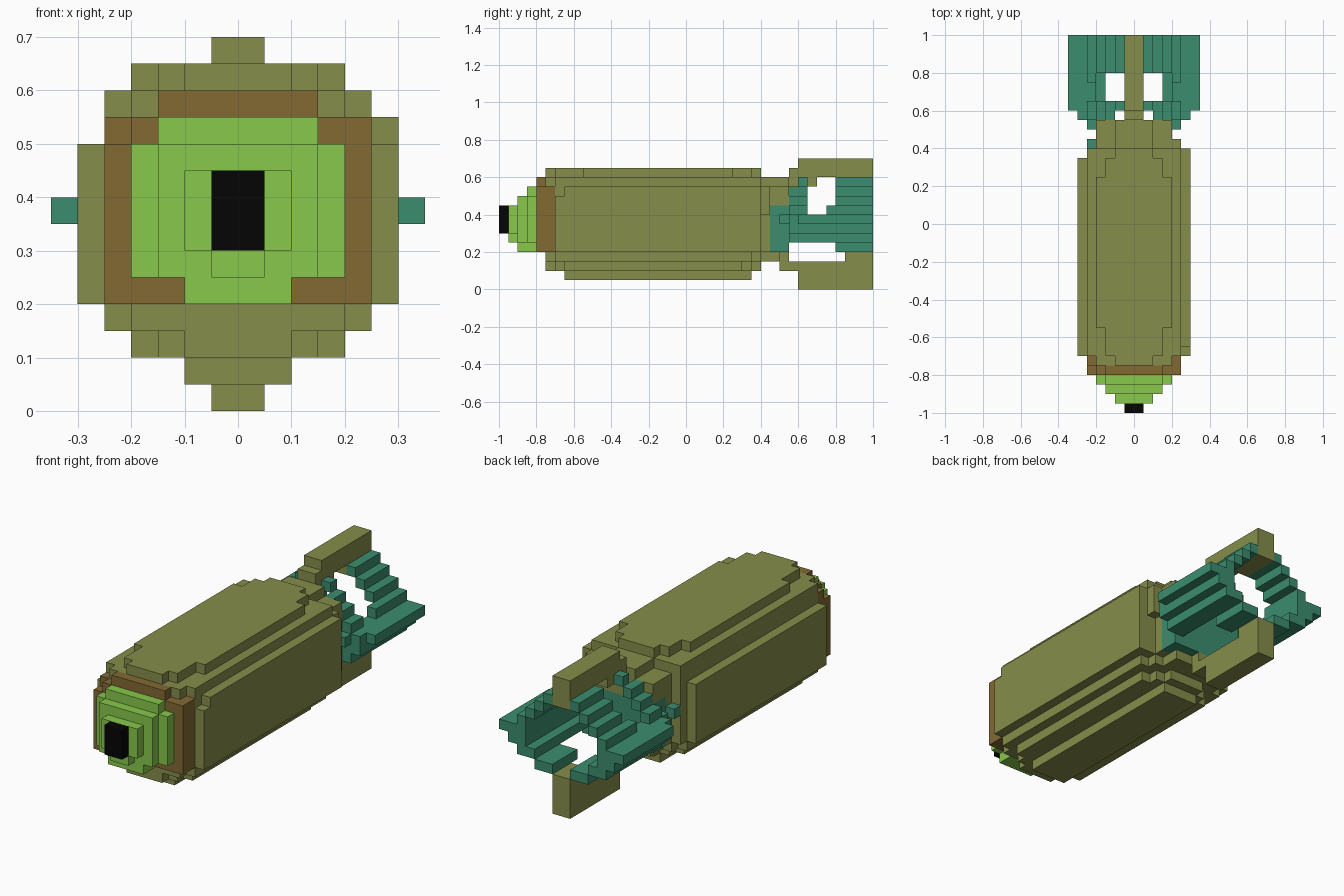
import bpy, bmesh

if "Cube" in bpy.data.objects:
    bpy.data.objects.remove(bpy.data.objects["Cube"])

U = 0.05  # size of one block
cells = {}  # block position -> part name


def box(part, x0, x1, y0, y1, z0, z1):
    for x in range(x0, x1):
        for y in range(y0, y1):
            for z in range(z0, z1):
                cells[(x, y, z)] = part


def mid(part, w, y0, y1, z0, z1):
    """Box centred on x = 0 with half width w."""
    box(part, -w, w, y0, y1, z0, z1)


def pair(part, x0, x1, y0, y1, z0, z1):
    """Box and its mirror image."""
    box(part, x0, x1, y0, y1, z0, z1)
    box(part, -x1, -x0, y0, y1, z0, z1)


# Main casing, stacked in layers with stepped corners
B = "casing"
mid(B, 6, -14, 7, 4, 10)
box(B, 5, 6, -13, 8, 4, 11)
mid(B, 5, -14, 8, 4, 12)
mid(B, 4, -15, 8, 3, 12)
mid(B, 5, -14, 7, 3, 4)
for w, y0, y1 in ((4, -11, 5), (3, -14, 7), (2, -15, 8)):
    mid(B, w, y0, y1, 12, 13)
for w, y0, y1 in ((4, -13, 6), (3, -14, 7), (2, -15, 8)):
    mid(B, w, y0, y1, 2, 3)
mid(B, 2, -13, 7, 1, 2)

# Brown band behind the nose
N = "nose_band"
mid(N, 5, -16, -14, 4, 10)
mid(N, 4, -16, -15, 10, 11)
mid(N, 5, -15, -14, 10, 11)
box(N, 4, 5, -16, -14, 10, 11)
mid(N, 3, -16, -15, 11, 12)

# Green nose and black fuse
G = "nose"
mid(G, 4, -17, -16, 5, 10)
mid(G, 3, -17, -16, 10, 11)
mid(G, 3, -18, -17, 5, 10)
mid(G, 2, -18, -16, 4, 5)
mid(G, 2, -19, -18, 6, 9)
mid(G, 1, -19, -18, 5, 6)
mid("fuse_tip", 1, -20, -19, 6, 9)

# Tail cone, olive above and teal below
C = "tail_cone"
mid(C, 4, 8, 9, 4, 11)
box(C, 4, 5, 8, 9, 8, 11)
mid(C, 4, 9, 11, 9, 11)
mid(C, 2, 8, 11, 11, 12)
mid(C, 3, 8, 10, 3, 4)
mid(C, 1, 10, 11, 3, 4)
T = "tail_ring"
mid(T, 4, 9, 11, 4, 9)
box(T, -5, -4, 8, 9, 7, 8)

# Upper and lower fins
F = "tail_fins"
mid(F, 1, 12, 20, 12, 14)
mid(F, 1, 11, 12, 12, 13)
mid(F, 1, 11, 14, 11, 12)
mid(F, 1, 16, 20, 11, 12)
mid(F, 1, 12, 20, 0, 3)
mid(F, 1, 10, 12, 2, 3)
mid(F, 1, 17, 20, 3, 4)

# Stepped ring plates with openings, and side wings
for i in range(4):
    pair(T, 1 + i, 2 + i, 12 if i == 0 else 11, 13, 11 - i, 12 - i)
    pair(T, 1 + i, 2 + i, 15 if i == 3 else 16, 20, 11 - i, 12 - i)
for i in range(3):
    pair(T, 4 + i, 5 + i, 10 + i, 20, 7, 8)
pair(T, 4, 6, 11, 20, 6, 7)
pair(T, 3, 5, 11, 20, 5, 6)
pair(T, 1, 3, 16, 20, 4, 5)


def material(name, rgb):
    m = bpy.data.materials.new(name)
    m.diffuse_color = [(c / 255) ** 2.2 for c in rgb] + [1]
    m.use_nodes = True
    m.node_tree.nodes["Principled BSDF"].inputs["Base Color"].default_value = m.diffuse_color
    return m


olive = material("olive", (133, 140, 76))
brown = material("brown", (130, 105, 55))
green = material("light green", (134, 199, 77))
black = material("black", (13, 13, 13))
teal = material("teal", (62, 140, 110))
paint = {B: olive, C: olive, F: olive, N: brown, G: green,
         "fuse_tip": black, T: teal}

# Turn each part's exposed block sides into a flat-faced mesh
for part, mat in paint.items():
    bm = bmesh.new()
    verts = {}
    for cell in [c for c, p in cells.items() if p == part]:
        for axis in range(3):
            for side in (0, 1):
                near = list(cell)
                near[axis] += 2 * side - 1
                if tuple(near) in cells:
                    continue
                corners = []
                for a, b in ((0, 0), (1, 0), (1, 1), (0, 1)):
                    p = list(cell)
                    p[axis] += side
                    p[(axis + 1) % 3] += a
                    p[(axis + 2) % 3] += b
                    corners.append(tuple(p))
                if not side:
                    corners.reverse()
                for p in corners:
                    if p not in verts:
                        verts[p] = bm.verts.new([c * U for c in p])
                bm.faces.new([verts[p] for p in corners])
    bmesh.ops.dissolve_limit(bm, angle_limit=0.02, verts=bm.verts[:],
                             edges=bm.edges[:])
    mesh = bpy.data.meshes.new(part)
    bm.to_mesh(mesh)
    bm.free()
    mesh.materials.append(mat)
    bpy.context.collection.objects.link(bpy.data.objects.new(part, mesh))
